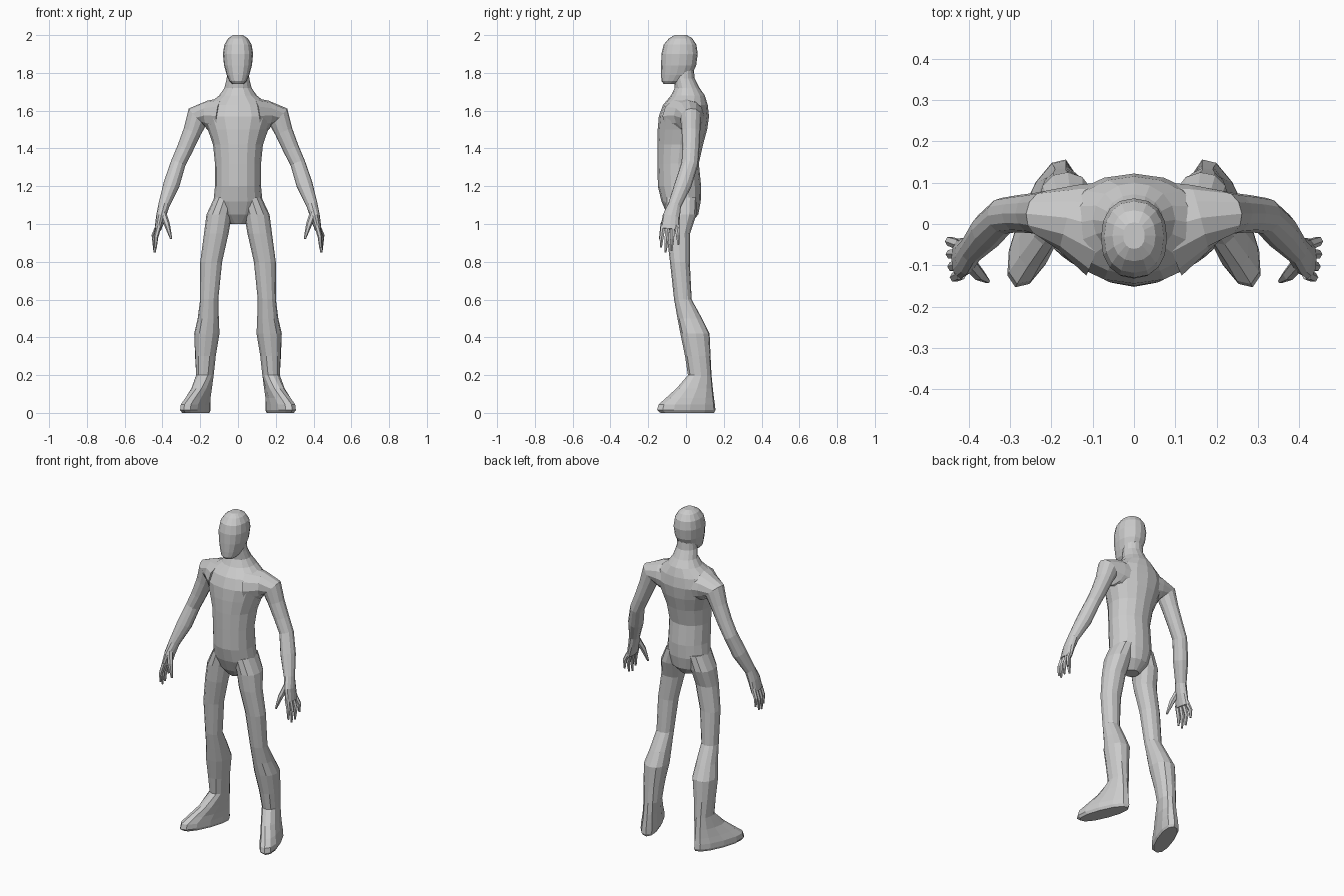
import bpy, bmesh, math
from mathutils import Vector as V


def loft(name, rings, n=12, p=1.0):
    """Skin a closed tube over rings given as (centre, half-axis u, half-axis v)."""
    bm = bmesh.new()
    rows = []
    for c, u, v in rings:
        row = []
        for i in range(n):
            a = 2 * math.pi * i / n
            x, y = math.cos(a), math.sin(a)
            x = math.copysign(abs(x) ** p, x)
            y = math.copysign(abs(y) ** p, y)
            row.append(bm.verts.new(c + u * x + v * y))
        rows.append(row)
    for r, q in zip(rows, rows[1:]):
        for i in range(n):
            j = (i + 1) % n
            bm.faces.new((r[i], r[j], q[j], q[i]))
    bm.faces.new(rows[0])
    bm.faces.new(rows[-1])
    bmesh.ops.recalc_face_normals(bm, faces=bm.faces[:])
    me = bpy.data.meshes.new(name)
    bm.to_mesh(me)
    bm.free()
    ob = bpy.data.objects.new(name, me)
    bpy.context.collection.objects.link(ob)
    return ob


def level(z, fx, fy, bx, by, w, s=1):
    """Horizontal ring from a front point, a back point and a half width."""
    f, b = V((fx * s, fy, z)), V((bx * s, by, z))
    v = (b - f) / 2
    return (f + b) / 2, V((v.y, -v.x, 0)).normalized() * w, v


def tube(name, pts, s=1, n=12, p=1.0):
    """Tube along a path of (x, y, z, in-plane radius, depth radius)."""
    c = [V((q[0] * s, q[1], q[2])) for q in pts]
    rings = []
    for i, q in enumerate(pts):
        t = c[min(i + 1, len(c) - 1)] - c[max(i - 1, 0)]
        u = V((0, 1, 0)).cross(t).normalized()
        rings.append((c[i], u * q[3], t.cross(u).normalized() * q[4]))
    return loft(name, rings, n, p)


# Torso and neck: z, half width, front y, back y
torso = [(1.0, .04, -.06, .02), (1.05, .10, -.10, .065), (1.12, .13, -.13, .078),
         (1.2, .122, -.149, .08), (1.32, .122, -.151, .068), (1.42, .132, -.152, .09),
         (1.5, .16, -.15, .112), (1.57, .19, -.144, .122), (1.63, .165, -.122, .115),
         (1.68, .10, -.08, .10), (1.72, .072, -.06, .072), (1.77, .06, -.065, .046),
         (1.83, .055, -.06, .04)]
body = loft("body", [level(z, 0, f, 0, b, w) for z, w, f, b in torso], 16)

# Head with flat face and chin
head = [(1.742, .03, -.118, -.05), (1.757, .046, -.13, -.01), (1.79, .06, -.132, .03),
        (1.84, .074, -.132, .054), (1.9, .08, -.13, .062), (1.95, .072, -.118, .055),
        (1.983, .052, -.09, .033), (2.0, .026, -.06, .004)]
parts = [loft("head", [level(z, 0, f, 0, b, w) for z, w, f, b in head], 16, .88)]

# Leg running into a turned-out foot: z, front xy, back xy, half width
leg = [(1.14, .07, -.11, .07, .06, .055), (1.05, .10, -.11, .10, .055, .067),
       (.95, .115, -.103, .115, .022, .065), (.8, .142, -.085, .142, .02, .058),
       (.6, .155, -.063, .15, .03, .048), (.5, .16, -.045, .155, .085, .056),
       (.42, .17, -.03, .16, .125, .067), (.3, .18, -.005, .165, .13, .055),
       (.2, .185, .01, .165, .135, .047), (.13, .22, -.05, .165, .142, .047),
       (.08, .258, -.105, .165, .148, .05), (.045, .283, -.145, .165, .153, .054),
       (.015, .287, -.153, .165, .156, .054), (0, .28, -.135, .167, .148, .046)]

# Shoulder, arm and palm
arm = [(.08, -.01, 1.57, .10, .12), (.16, .015, 1.575, .078, .082),
       (.215, .025, 1.567, .064, .056), (.242, .026, 1.49, .048, .049),
       (.28, .025, 1.4, .043, .045), (.317, .02, 1.32, .04, .044),
       (.352, -.015, 1.21, .043, .045), (.392, -.06, 1.1, .03, .035),
       (.408, -.078, 1.04, .026, .046), (.424, -.085, .972, .018, .05)]

# Fingers and thumb: start, middle, tip
digits = {"index_finger": [(.418, -.121, .99), (.434, -.129, .93), (.436, -.133, .875)],
          "middle_finger": [(.42, -.097, .99), (.44, -.103, .92), (.44, -.108, .85)],
          "ring_finger": [(.422, -.073, .99), (.444, -.073, .92), (.442, -.078, .858)],
          "little_finger": [(.422, -.05, .99), (.446, -.042, .94), (.446, -.04, .89)],
          "thumb": [(.398, -.095, 1.06), (.375, -.122, .995), (.354, -.138, .922)]}

for s, side in ((1, "left"), (-1, "right")):
    parts.append(loft(side + "_leg", [level(*r, s) for r in leg], 12, .9))
    parts.append(tube(side + "_arm", arm, s))
    for name, pts in digits.items():
        k = 1.3 if name == "thumb" else 1
        radii = (.014 * k, .012 * k, .006)
        parts.append(tube(side + "_" + name, [q + (r, r) for q, r in zip(pts, radii)], s, 6))

# Fuse every part into one skin
for o in parts:
    m = body.modifiers.new(o.name, 'BOOLEAN')
    m.operation = 'UNION'
    m.solver = 'EXACT'
    m.object = o
dg = bpy.context.evaluated_depsgraph_get()
dg.update()
skin = bpy.data.meshes.new_from_object(body.evaluated_get(dg))
body.modifiers.clear()
body.data = skin
for o in parts:
    bpy.data.objects.remove(o)
